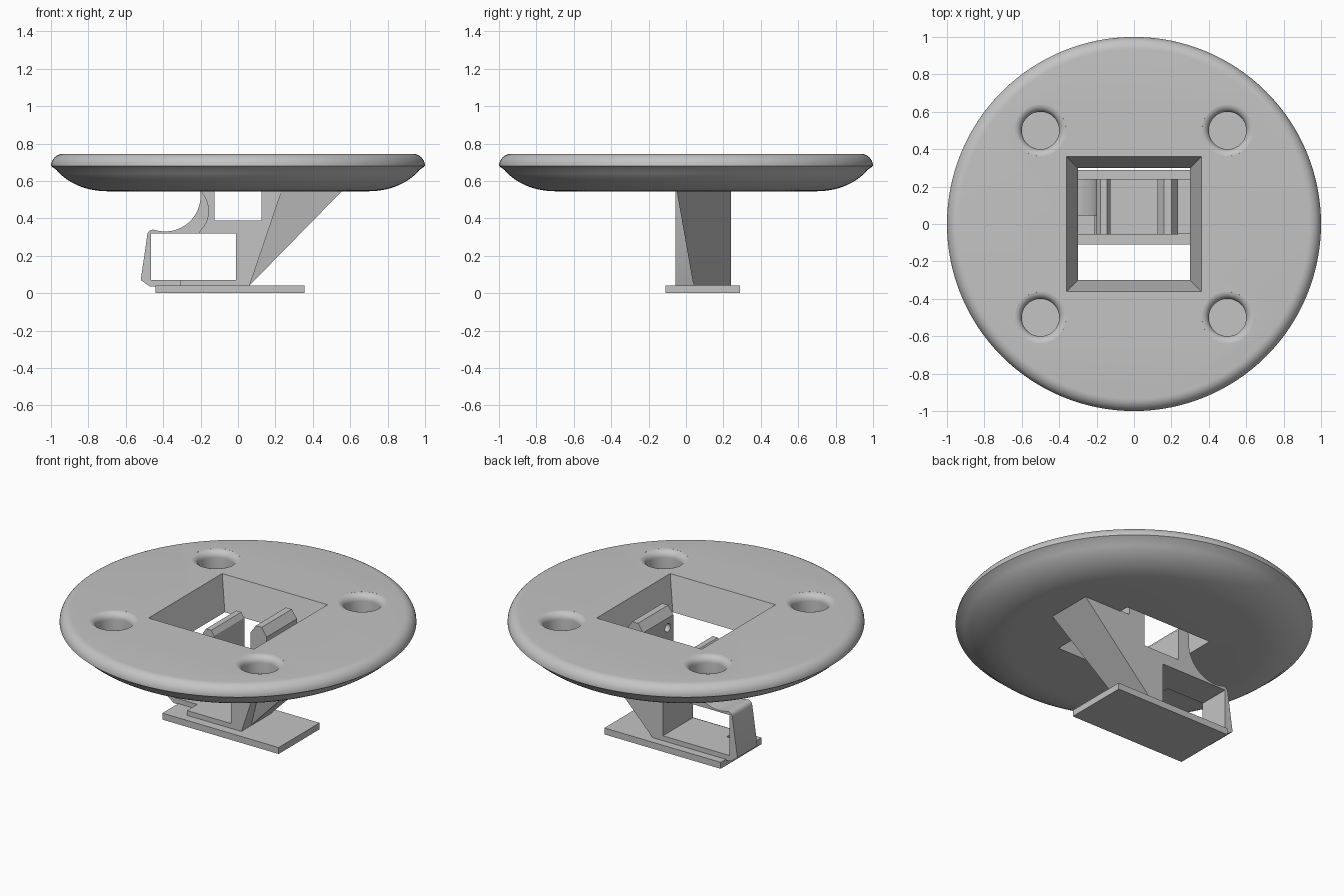
import bpy, bmesh, math

cube = bpy.data.objects.get("Cube")
if cube:
    bpy.data.objects.remove(cube, do_unlink=True)

GREY = (0.55, 0.55, 0.55, 1)
mat = bpy.data.materials.new("plain grey")
mat.use_nodes = True
mat.diffuse_color = GREY
mat.node_tree.nodes["Principled BSDF"].inputs["Base Color"].default_value = GREY


def finish(name, bm):
    bmesh.ops.recalc_face_normals(bm, faces=bm.faces)
    mesh = bpy.data.meshes.new(name)
    bm.to_mesh(mesh)
    bm.free()
    mesh.materials.append(mat)
    obj = bpy.data.objects.new(name, mesh)
    bpy.context.collection.objects.link(obj)
    return obj


def select(obj):
    bpy.ops.object.select_all(action='DESELECT')
    obj.select_set(True)
    bpy.context.view_layer.objects.active = obj


def smooth(obj, degrees=30):
    select(obj)
    bpy.ops.object.shade_smooth_by_angle(angle=math.radians(degrees))


def arc(cx, cz, rx, rz, start, end, steps):
    angles = [math.radians(start + (end - start) * i / steps) for i in range(steps + 1)]
    return [(cx + rx * math.cos(a), cz + rz * math.sin(a)) for a in angles]


def lathe(name, profile, segments, cx=0, cy=0):
    """Closed solid of revolution; the first and last rings are capped."""
    bm = bmesh.new()
    rings = []
    for r, z in profile:
        rings.append([bm.verts.new((cx + r * math.cos(k * math.tau / segments),
                                    cy + r * math.sin(k * math.tau / segments), z))
                      for k in range(segments)])
    for a, b in zip(rings, rings[1:]):
        for k in range(segments):
            n = (k + 1) % segments
            bm.faces.new((a[k], a[n], b[n], b[k]))
    bm.faces.new(rings[0])
    bm.faces.new(rings[-1])
    return finish(name, bm)


def extrude(name, profile, y0, y1):
    """Outline in x and z, extruded along y."""
    bm = bmesh.new()
    face = bm.faces.new([bm.verts.new((x, y0, z)) for x, z in profile])
    out = bmesh.ops.extrude_face_region(bm, geom=[face])
    verts = [v for v in out["geom"] if isinstance(v, bmesh.types.BMVert)]
    bmesh.ops.translate(bm, verts=verts, vec=(0, y1 - y0, 0))
    return finish(name, bm)


def hull(name, points):
    bm = bmesh.new()
    for p in points:
        bm.verts.new(p)
    bmesh.ops.convex_hull(bm, input=bm.verts)
    return finish(name, bm)


def cut(obj, cutter):
    mod = obj.modifiers.new("cut", 'BOOLEAN')
    mod.operation = 'DIFFERENCE'
    mod.solver = 'EXACT'
    mod.object = cutter
    select(obj)
    bpy.ops.object.modifier_apply(modifier=mod.name)
    bpy.data.objects.remove(cutter, do_unlink=True)


# Round plate: rounded top rim and curved underside
TOP, RIM, UNDER = 0.745, 0.68, 0.545
profile = arc(0.70, 0.79, 0.32, UNDER - 0.79, 90, 27, 12)[:-1]
profile = [(r, z) for r, z in profile if z < RIM - 0.01]
profile += arc(0.935, RIM, 0.065, TOP - RIM, 0, 90, 8)
disc = lathe("round_plate", profile, 128)

# Square opening tapering downwards
corners = [(1, 1), (1, -1), (-1, 1), (-1, -1)]
slope = (0.36 - 0.30) / (TOP - UNDER)
levels = [(0.30 - slope * 0.1, UNDER - 0.1), (0.36 + slope * 0.1, TOP + 0.1)]
cut(disc, hull("opening_cutter", [(sx * h, sy * h, z) for sx, sy in corners for h, z in levels]))

# Four round pockets with a rounded lip
for sx, sy in corners:
    lip = [(0.1, 0.62)] + arc(0.14, TOP - 0.04, 0.04, 0.04, 180, 94, 7) + [(0.14, TOP + 0.05)]
    cut(disc, lathe("pocket_cutter", lip, 48, sx * 0.5, sy * 0.5))
smooth(disc)

# Flat foot plate
extrude("foot_plate", [(-0.44, 0), (0.355, 0), (0.355, 0.04), (-0.44, 0.04)], -0.11, 0.29)

# Main bracket with two clip arms
core = [(-0.31, 0.035), (0.06, 0.035), (0.235, 0.55), (0.235, 0.67), (0.20, 0.72),
        (0.16, 0.72), (0.125, 0.67), (0.125, 0.39), (-0.125, 0.39), (-0.125, 0.58),
        (-0.145, 0.61), (-0.18, 0.61), (-0.20, 0.58), (-0.20, 0.55)]
core += arc(-0.25, 0.44, 0.092, 0.12, 50, -55, 10)
core += [(-0.21, 0.32), (-0.01, 0.32), (-0.01, 0.07), (-0.31, 0.07)]
bracket = extrude("clip_bracket", core, -0.055, 0.24)

# Small hole through the taller clip arm
peg = lathe("arm_hole_cutter", [(0.025, -0.1), (0.025, 0.1)], 24)
peg.rotation_euler = (0, math.pi / 2, 0)
peg.location = (0.18, 0, 0.61)
bpy.context.view_layer.update()
cut(bracket, peg)
smooth(bracket)

# Side loop with a curved shoulder
loop = [(-0.01, 0.035), (-0.47, 0.035), (-0.52, 0.07)]
loop += arc(-0.455, 0.31, 0.03, 0.03, 175, 90, 6)
loop += arc(-0.39, 0.52, 0.19, 0.19, -100, 0, 16)
loop += [(-0.20, 0.58), (-0.15, 0.58), (-0.15, 0.32), (-0.465, 0.32), (-0.465, 0.07), (-0.01, 0.07)]
smooth(extrude("side_loop", loop, 0.045, 0.24))

# Slanted brace, widening towards the plate
brace = [(0.0, 0.04, 0.04), (0.0, 0.24, 0.04), (0.06, 0.04, 0.04), (0.06, 0.24, 0.04)]
brace += [(x, y, 0.55) for x in (0.20, 0.56) for y in (-0.05, 0.24)]
hull("slanted_brace", brace)
